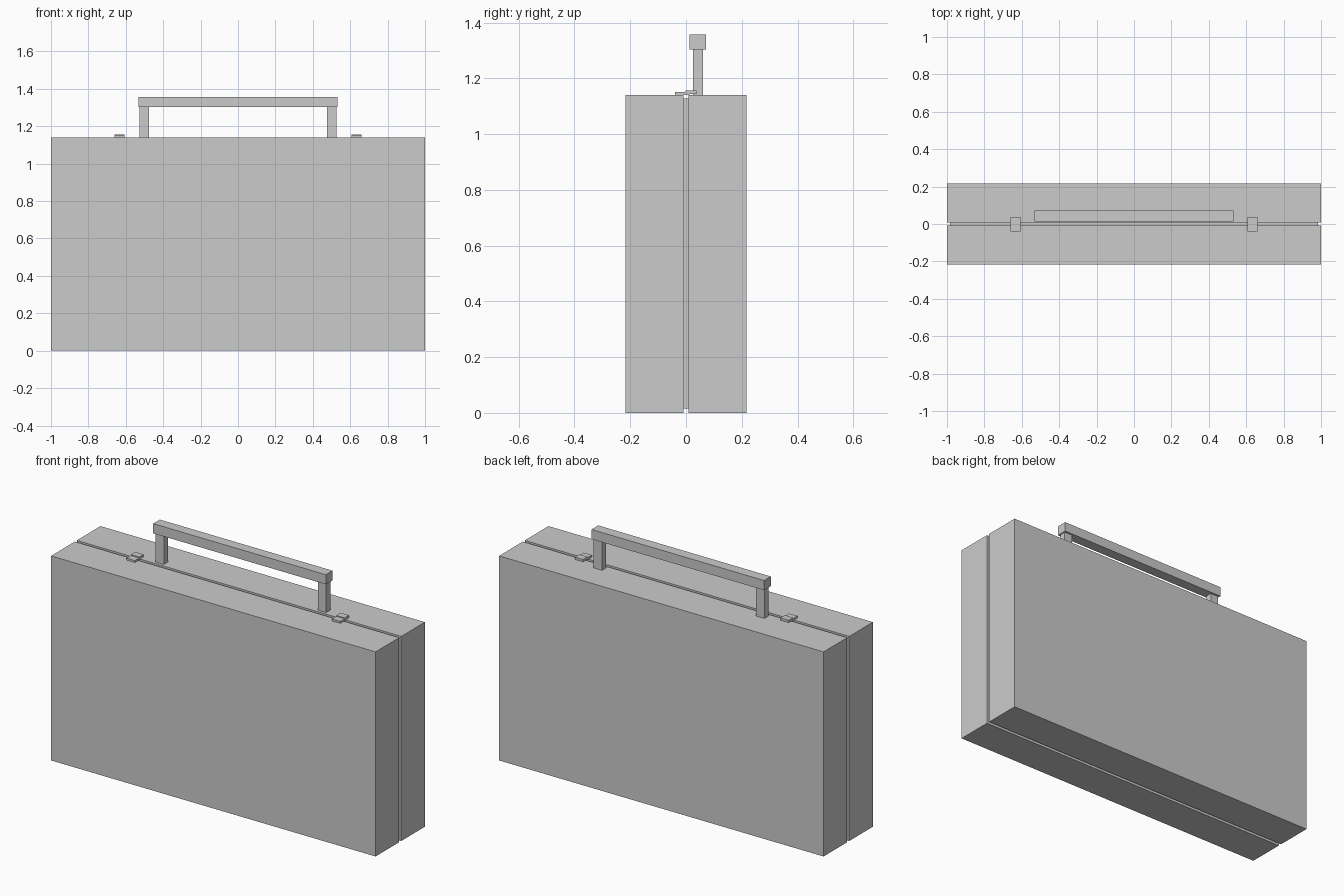
import bpy

if "Cube" in bpy.data.objects:
    bpy.data.objects.remove(bpy.data.objects["Cube"])


def box(name, x, y, z):
    """Box from (min, max) ranges on each axis."""
    bpy.ops.mesh.primitive_cube_add(size=1, location=[sum(r) / 2 for r in (x, y, z)])
    ob = bpy.context.object
    ob.name = name
    ob.scale = [r[1] - r[0] for r in (x, y, z)]
    bpy.ops.object.transform_apply(location=False, rotation=False, scale=True)
    return ob


TOP = 1.14

# Two case halves with a recessed core showing in the seam
box("front_shell", (-1, 1), (-0.217, -0.009), (0, TOP))
box("back_shell", (-1, 1), (0.009, 0.217), (0, TOP))
box("seam_core", (-0.985, 0.985), (-0.009, 0.009), (0.015, TOP - 0.013))

# Carrying handle, mounted on the back half
box("handle_grip", (-0.532, 0.532), (0.013, 0.072), (1.303, 1.357))

for side, s in (("left", -1), ("right", 1)):
    def span(a, b):
        return tuple(sorted((s * a, s * b)))

    box(f"handle_post_{side}", span(0.475, 0.526), (0.025, 0.061), (TOP, 1.303))
    # Latch: low plate on the front half, raised catch on the back half
    box(f"latch_plate_{side}", span(0.608, 0.659), (-0.04, 0.012), (TOP, 1.151))
    box(f"latch_catch_{side}", span(0.608, 0.659), (-0.002, 0.037), (1.143, 1.156))
